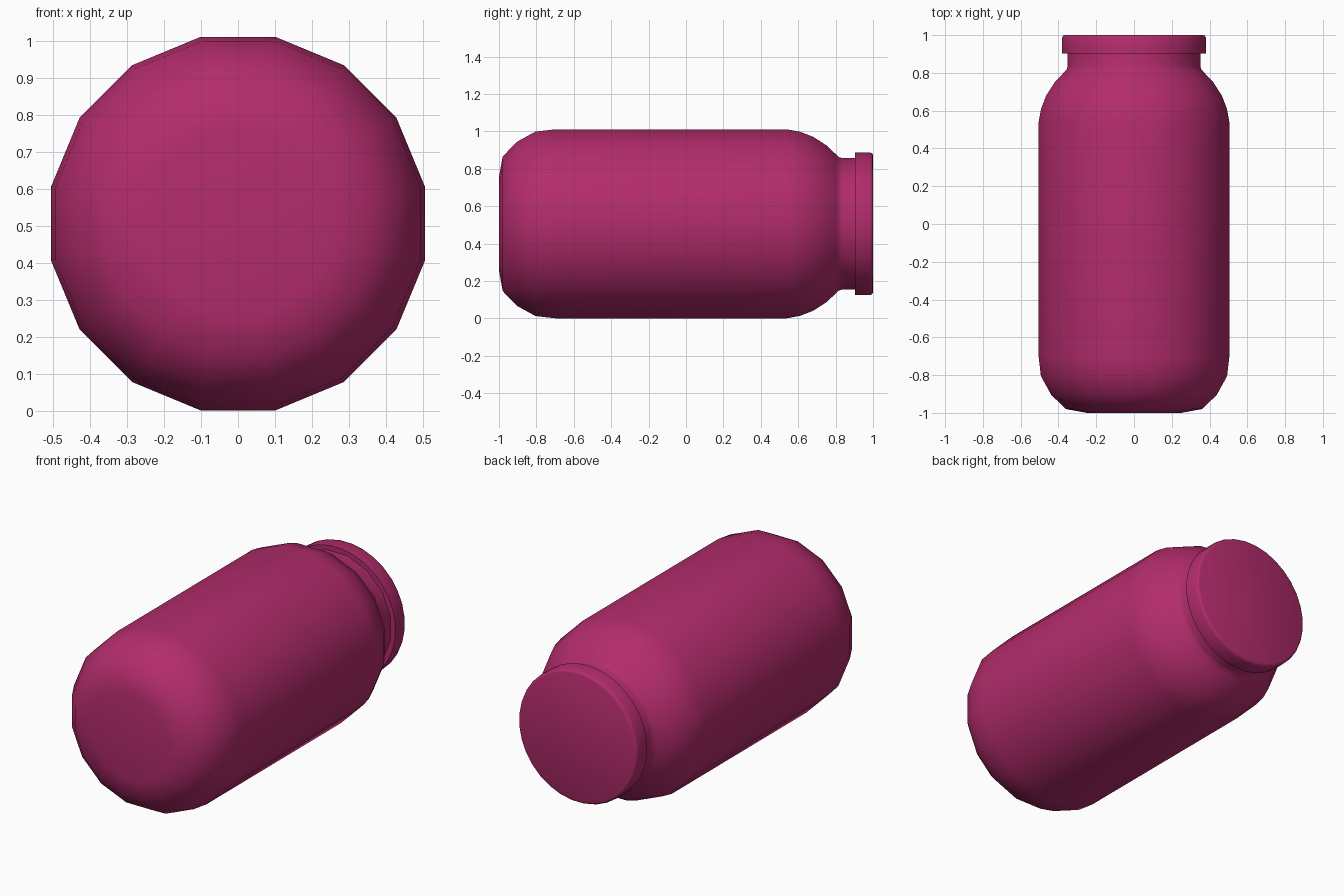
import bpy, bmesh, math

if "Cube" in bpy.data.objects:
    bpy.data.objects.remove(bpy.data.objects["Cube"])

CENTRE_Z = 0.506

mat = bpy.data.materials.new("magenta")
mat.diffuse_color = (0.45, 0.025, 0.15, 1)
mat.use_nodes = True
mat.node_tree.nodes["Principled BSDF"].inputs["Base Color"].default_value = mat.diffuse_color


def lathe(name, profile, sides, apothem=False, smooth=50):
    """Revolve (y, radius) pairs round the lengthwise axis and close both ends."""
    bm = bmesh.new()
    step = 2 * math.pi / sides
    scale = 1 / math.cos(step / 2) if apothem else 1
    rings = [[bm.verts.new((r * scale * math.cos((i + 0.5) * step), y,
                            CENTRE_Z + r * scale * math.sin((i + 0.5) * step)))
              for i in range(sides)] for y, r in profile]
    for a, b in zip(rings, rings[1:]):
        for i in range(sides):
            j = (i + 1) % sides
            bm.faces.new((a[i], a[j], b[j], b[i]))
    bm.faces.new(rings[0])
    bm.faces.new(rings[-1])
    bmesh.ops.recalc_face_normals(bm, faces=bm.faces)
    me = bpy.data.meshes.new(name)
    bm.to_mesh(me)
    bm.free()
    me.materials.append(mat)
    ob = bpy.data.objects.new(name, me)
    bpy.context.collection.objects.link(ob)
    bpy.ops.object.select_all(action='DESELECT')
    ob.select_set(True)
    bpy.context.view_layer.objects.active = ob
    bpy.ops.object.shade_smooth_by_angle(angle=math.radians(smooth))
    return ob


# Jar lying on its side: rounded base, straight wall, shoulder and neck
lathe("jar_body", [(-1.0, 0.25), (-0.98, 0.36), (-0.905, 0.438), (-0.805, 0.493),
                   (-0.70, 0.505), (0.54, 0.505), (0.61, 0.492), (0.68, 0.465),
                   (0.75, 0.42), (0.80, 0.373), (0.815, 0.358), (0.835, 0.351),
                   (0.92, 0.351)], 16, apothem=True)

# Lid with softly bevelled outer rim
lathe("lid", [(0.903, 0.383), (0.985, 0.383), (0.996, 0.378), (1.0, 0.368)], 32)
